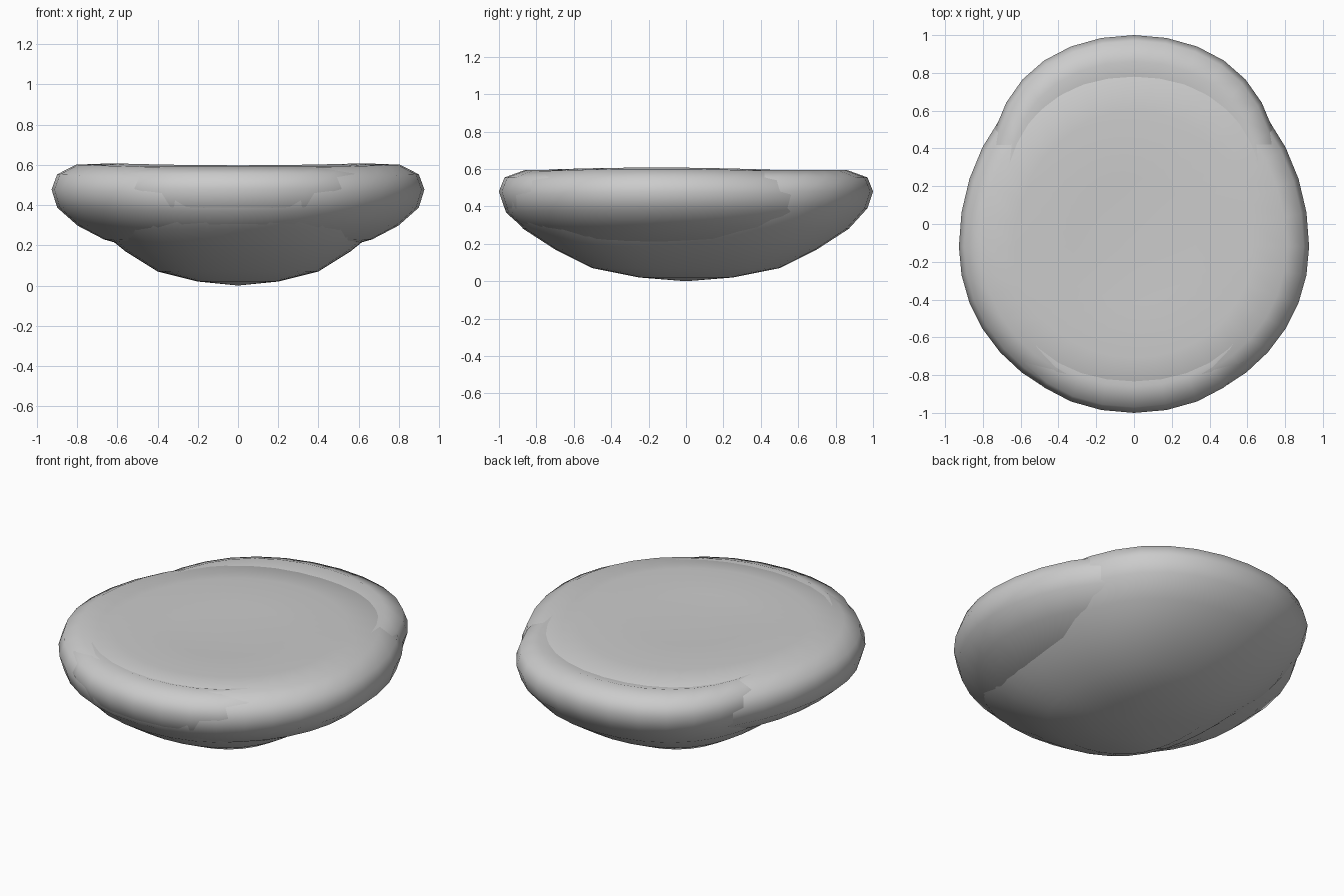
import bpy, bmesh, math

if "Cube" in bpy.data.objects:
    bpy.data.objects.remove(bpy.data.objects["Cube"])

SEGMENTS = 36


def loft(name, profile, outline, cy=0.0, tilt=0.0, saddle=0.0):
    """Rings of an oval outline scaled by (scale, z) profile, capped at both ends."""
    bm = bmesh.new()
    first = bm.verts.new((0, cy, profile[0][1]))
    rings = []
    for s, z in profile[1:-1]:
        ring = []
        for i in range(SEGMENTS):
            x, y = outline(2 * math.pi * i / SEGMENTS)
            ring.append(bm.verts.new((x * s, cy + y * s, z)))
        rings.append(ring)
    last = bm.verts.new((0, cy, profile[-1][1]))
    for i in range(SEGMENTS):
        j = (i + 1) % SEGMENTS
        bm.faces.new((first, rings[0][j], rings[0][i]))
        for a, b in zip(rings, rings[1:]):
            bm.faces.new((a[i], a[j], b[j], b[i]))
        bm.faces.new((last, rings[-1][i], rings[-1][j]))
    for v in bm.verts:
        y = v.co.y
        v.co.z -= tilt * (y + 0.3) + saddle * y * y
    bmesh.ops.recalc_face_normals(bm, faces=bm.faces)
    mesh = bpy.data.meshes.new(name)
    bm.to_mesh(mesh)
    bm.free()
    mesh.shade_smooth()
    ob = bpy.data.objects.new(name, mesh)
    bpy.context.collection.objects.link(ob)
    return ob


def squeezed_circle(t):
    c = math.cos(t)
    return c * (1 - 0.2 * c * c), math.sin(t)


def egg(t):
    c, s = math.cos(t), math.sin(t)
    return 0.927 * c, (1.05 if s > 0 else 0.868) * s


# Long central body with the deep rounded underside
loft("central_cushion",
     [(0, 0.0), (0.25, 0.02), (0.5, 0.07), (0.7, 0.17), (0.87, 0.28),
      (0.97, 0.39), (1, 0.48), (0.97, 0.555), (0.86, 0.595), (0.75, 0.565),
      (0.5, 0.54), (0, 0.535)],
     squeezed_circle)

# Wide shallow body forming the side lobes and the gently dished top
loft("wide_cushion",
     [(0, 0.15), (0.35, 0.165), (0.6, 0.2), (0.72, 0.232), (0.86, 0.3), (0.97, 0.39),
      (1, 0.48), (0.97, 0.555), (0.87, 0.603), (0.68, 0.61), (0.35, 0.592), (0, 0.58)],
     egg, cy=-0.12, tilt=0.01, saddle=0.032)
